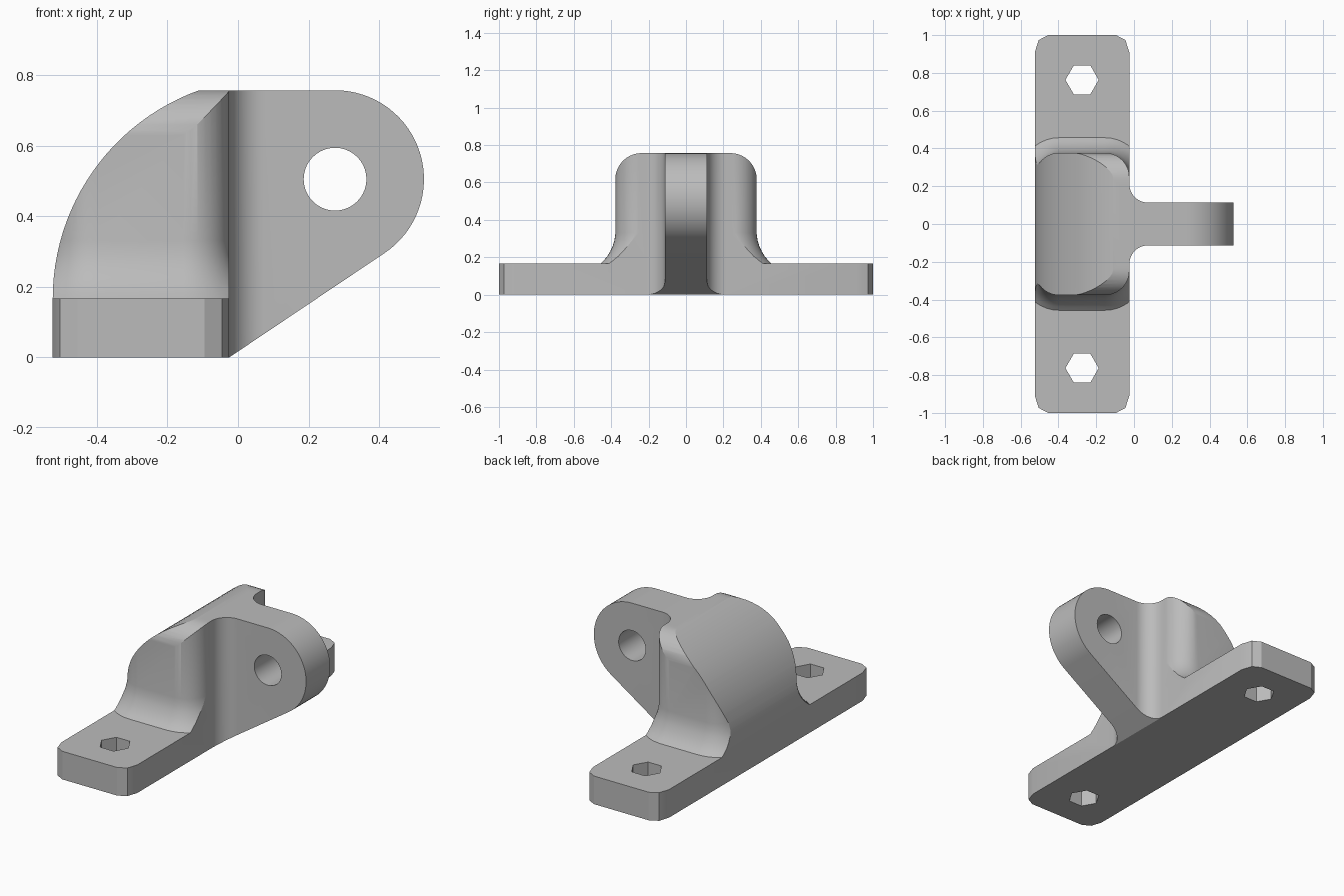
import bpy, bmesh, math
from mathutils import Vector

if "Cube" in bpy.data.objects:
    bpy.data.objects.remove(bpy.data.objects["Cube"], do_unlink=True)

grey = bpy.data.materials.new("plain grey")
grey.use_nodes = True
grey.diffuse_color = (0.5, 0.5, 0.5, 1)
grey.node_tree.nodes["Principled BSDF"].inputs["Base Color"].default_value = (0.5, 0.5, 0.5, 1)

X0, X1, TOP, PLATE = -0.525, -0.025, 0.757, 0.167
XC = (X0 + X1) / 2
EYE = (0.275, 0.505)


def arc(cx, cy, rx, a0, a1, n, ry=None):
    """Points on an arc, angles in degrees."""
    ry = ry or rx
    angles = [math.radians(a0 + (a1 - a0) * i / n) for i in range(n + 1)]
    return [(cx + rx * math.cos(a), cy + ry * math.sin(a)) for a in angles]


def rounded_rect(hx, hy, rx, n, ry=None):
    ry = ry or rx
    pts = []
    for k, (sx, sy) in enumerate([(1, 1), (-1, 1), (-1, -1), (1, -1)]):
        pts += arc(XC + sx * (hx - rx), sy * (hy - ry), rx, 90 * k, 90 * k + 90, n, ry)
    return pts


def loft(name, rings):
    """Closed solid through matching rings of 3D points."""
    bm = bmesh.new()
    rows = [[bm.verts.new(p) for p in ring] for ring in rings]
    n = len(rows[0])
    for low, high in zip(rows, rows[1:]):
        for i in range(n):
            j = (i + 1) % n
            bm.faces.new((low[i], low[j], high[j], high[i]))
    bm.faces.new(rows[0])
    bm.faces.new(rows[-1])
    bmesh.ops.recalc_face_normals(bm, faces=bm.faces)
    mesh = bpy.data.meshes.new(name)
    bm.to_mesh(mesh)
    bm.free()
    mesh.materials.append(grey)
    obj = bpy.data.objects.new(name, mesh)
    bpy.context.collection.objects.link(obj)
    return obj


def prism(name, pts, axis, a, b):
    """Extrude a 2D profile along an axis from a to b."""
    place = {"x": lambda u, v, w: (w, u, v),
             "y": lambda u, v, w: (u, w, v),
             "z": lambda u, v, w: (u, v, w)}[axis]
    return loft(name, [[Vector(place(u, v, w)) for u, v in pts] for w in (a, b)])


def combine(obj, other, operation):
    bpy.context.view_layer.objects.active = obj
    mod = obj.modifiers.new("combine", "BOOLEAN")
    mod.operation, mod.solver, mod.object = operation, "EXACT", other
    bpy.ops.object.modifier_apply(modifier=mod.name)
    bpy.data.objects.remove(other, do_unlink=True)


# Mounting plate with clipped round corners
bracket = prism("mounting_bracket", rounded_rect(0.25, 1, 0.07, 2, 0.09), "z", 0, PLATE)

# Central body: rounded column flaring into the plate
levels = [(0.12, 0.08), (PLATE, 0.08), (0.185, 0.061), (0.205, 0.044), (0.23, 0.029),
          (0.26, 0.015), (0.29, 0.006), (0.33, 0), (0.9, 0)]
body = loft("body", [[(x, y, z) for x, y in
                      rounded_rect(0.2505 + d, 0.377 + d, 0.13 + d, 10)] for z, d in levels])

# Curved back of the body
radius = 0.627
start = math.degrees(math.acos((X0 + radius + 0.11) / radius))
back = arc(X0 + radius, PLATE, radius, 180, 180 - start, 24)
back[-1] = (back[-1][0], TOP)
side_limit = prism("side_limit", [(X0, 0.1)] + back + [(X1, TOP), (X1, 0.1)], "y", -0.7, 0.7)
combine(body, side_limit, "INTERSECT")

# Rounded shoulders along the top of the body
r = 0.14
half = arc(0.378 - r, TOP - r, r, 0, 90, 10)
shoulder = [(0.6, 0.05), (0.6, TOP - r)] + half
shoulder += [(-y, z) for y, z in reversed(shoulder)]
combine(body, prism("shoulder_limit", shoulder, "x", -0.7, 0.2), "INTERSECT")

# Lug: plan shape with concave fillets, trimmed to the teardrop side shape
plan = [(-0.08, 0.213)] + arc(X1 + 0.1, 0.213, 0.1, 180, 270, 10) + [(0.7, 0.113)]
plan += [(x, -y) for x, y in reversed(plan)]
lug = prism("lug", plan, "z", -0.1, 0.9)
reach = TOP - EYE[1]
dx, dz = EYE[0] - X1, EYE[1]
slope = math.degrees(math.atan2(dz, dx) - math.asin(reach / math.hypot(dx, dz)))
teardrop = [(-0.2, 0), (X1, 0)] + arc(*EYE, reach, slope - 90, 90, 32) + [(-0.2, TOP)]
combine(lug, prism("lug_limit", teardrop, "y", -0.5, 0.5), "INTERSECT")

# Join the solids, then cut the pin hole and the hexagonal bolt holes
combine(bracket, body, "UNION")
combine(bracket, lug, "UNION")
combine(bracket, prism("pin_hole", arc(*EYE, 0.089, 0, 360, 40)[:-1], "y", -0.4, 0.4), "DIFFERENCE")
for y in (-0.763, 0.763):
    hexagon = arc(XC, y, 0.088, 0, 360, 6)[:-1]
    combine(bracket, prism("bolt_hole", hexagon, "z", -0.2, 0.4), "DIFFERENCE")

# Smooth curved surfaces, keep hard edges
bpy.ops.object.select_all(action="DESELECT")
bracket.select_set(True)
bpy.context.view_layer.objects.active = bracket
bpy.ops.object.shade_smooth_by_angle(angle=math.radians(20))
